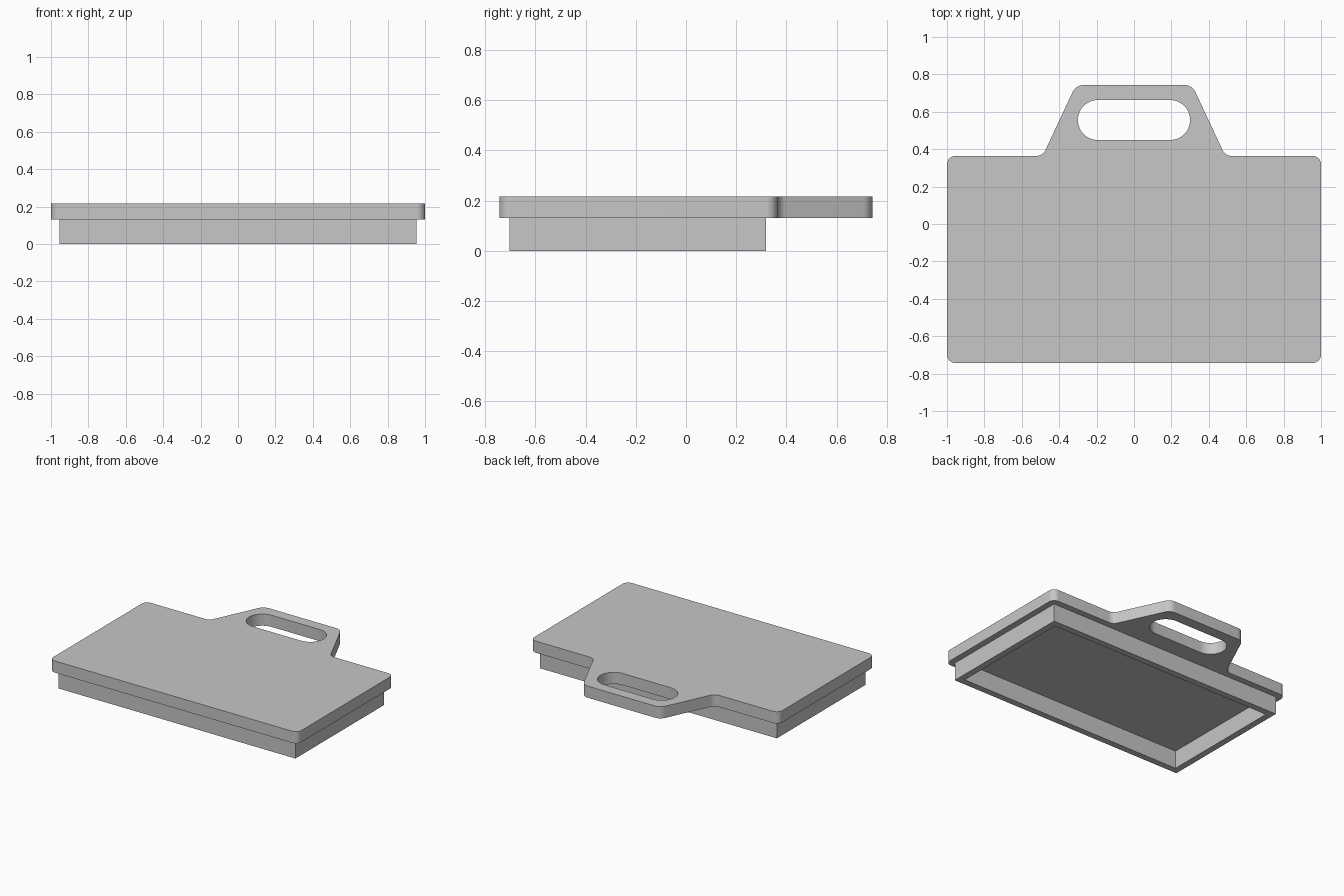
import bpy, bmesh, math
from mathutils import Vector

cube = bpy.data.objects.get("Cube")
if cube:
    bpy.data.objects.remove(cube, do_unlink=True)

grey = bpy.data.materials.new("plain grey")
grey.use_nodes = True
colour = (0.57, 0.57, 0.57, 1)
grey.diffuse_color = colour
grey.node_tree.nodes["Principled BSDF"].inputs["Base Color"].default_value = colour


def rounded(corners, steps=10):
    """Turn (x, y, radius) corners into an outline with filleted corners."""
    points = []
    for i, (x, y, r) in enumerate(corners):
        p = Vector((x, y))
        if r == 0:
            points.append(p)
            continue
        a = (Vector(corners[i - 1][:2]) - p).normalized()
        b = (Vector(corners[(i + 1) % len(corners)][:2]) - p).normalized()
        half = a.angle(b) / 2
        centre = p + (a + b).normalized() * (r / math.sin(half))
        start = p + a * (r / math.tan(half)) - centre
        end = p + b * (r / math.tan(half)) - centre
        for k in range(steps + 1):
            points.append(centre + start.lerp(end, k / steps).normalized() * r)
    return points


def rectangle(x, y0, y1, r=0):
    return rounded([(-x, y0, r), (x, y0, r), (x, y1, r), (-x, y1, r)])


def plate(name, outlines, z0, z1):
    """Extrude an outer outline with a hole between two heights."""
    curve = bpy.data.curves.new(name, "CURVE")
    curve.dimensions = "2D"
    curve.fill_mode = "BOTH"
    curve.extrude = (z1 - z0) / 2
    for outline in outlines:
        spline = curve.splines.new("POLY")
        spline.points.add(len(outline) - 1)
        for point, p in zip(spline.points, outline):
            point.co = (p.x, p.y, 0, 1)
        spline.use_cyclic_u = True
    helper = bpy.data.objects.new(name + "_outline", curve)
    bpy.context.collection.objects.link(helper)
    bpy.context.view_layer.update()
    evaluated = helper.evaluated_get(bpy.context.evaluated_depsgraph_get())
    mesh = bpy.data.meshes.new_from_object(evaluated)
    bpy.data.objects.remove(helper, do_unlink=True)

    bm = bmesh.new()
    bm.from_mesh(mesh)
    bmesh.ops.remove_doubles(bm, verts=bm.verts, dist=0.0002)
    bmesh.ops.translate(bm, verts=bm.verts, vec=(0, 0, (z0 + z1) / 2))
    bmesh.ops.recalc_face_normals(bm, faces=bm.faces)
    bm.to_mesh(mesh)
    bm.free()
    mesh.materials.clear()
    mesh.materials.append(grey)
    obj = bpy.data.objects.new(name, mesh)
    bpy.context.collection.objects.link(obj)
    bpy.ops.object.select_all(action="DESELECT")
    obj.select_set(True)
    bpy.context.view_layer.objects.active = obj
    bpy.ops.object.shade_smooth_by_angle(angle=math.radians(30))


# Lid with a tapered handle tab and a grip slot
half = [(1, -0.743, 0.045), (1, 0.364, 0.045), (0.488, 0.364, 0.055), (0.311, 0.743, 0.065)]
lid = rounded(half + [(-x, y, r) for x, y, r in reversed(half)])
slot = rectangle(0.3, 0.449, 0.663, 0.1065)
plate("lid_with_handle", [lid, slot], 0.13, 0.215)

# Hollow rim under the lid
wall = 0.047
rim = rectangle(0.955, -0.703, 0.318)
cavity = rectangle(0.955 - wall, -0.703 + wall, 0.318 - wall)
plate("lower_rim", [rim, cavity], 0, 0.13)
